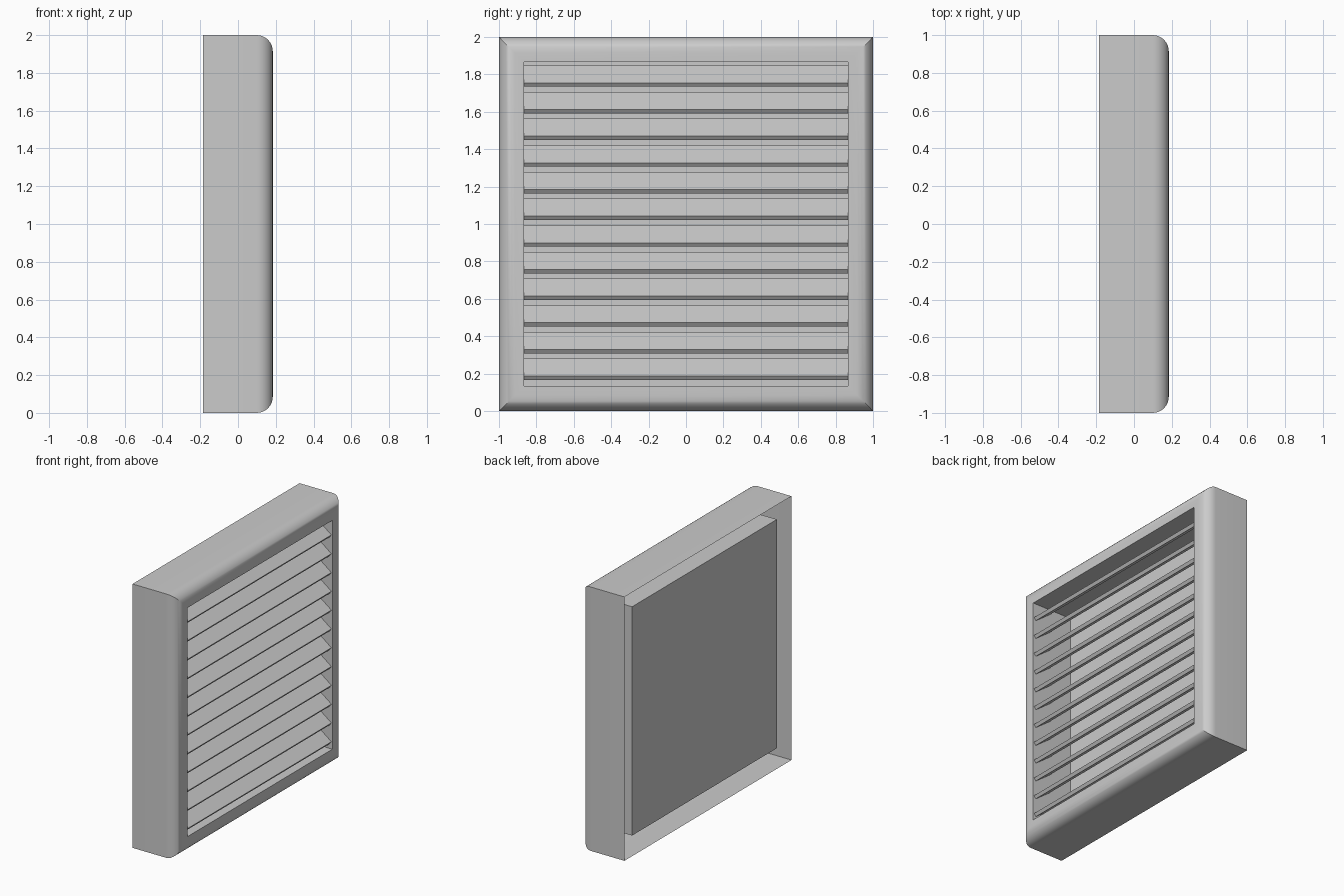
import bpy, bmesh, math

if "Cube" in bpy.data.objects:
    bpy.data.objects.remove(bpy.data.objects["Cube"])

HALF, INNER, DEPTH, CZ = 1.0, 0.867, 0.184, 1.0
PANEL_X = -0.155


def finish(bm, name, smooth=False):
    me = bpy.data.meshes.new(name)
    bm.to_mesh(me)
    bm.free()
    ob = bpy.data.objects.new(name, me)
    bpy.context.collection.objects.link(ob)
    if smooth:
        bpy.context.view_layer.objects.active = ob
        ob.select_set(True)
        bpy.ops.object.shade_smooth_by_angle(angle=math.radians(35))
        ob.select_set(False)
    return ob


def square_ring(bm, x, h):
    return [bm.verts.new((x, sy * h, CZ + sz * h))
            for sy, sz in ((-1, -1), (1, -1), (1, 1), (-1, 1))]


# Frame shell: outer wall, rounded front edge, flat lip, recess wall and back panel
R = 0.085
profile = [(-DEPTH, HALF)]
for i in range(9):
    a = math.pi / 2 * i / 8
    profile.append((DEPTH - R + R * math.sin(a), HALF - R + R * math.cos(a)))
profile += [(DEPTH, INNER), (PANEL_X, INNER)]

bm = bmesh.new()
rings = [square_ring(bm, x, h) for x, h in profile]
for a, b in zip(rings, rings[1:]):
    for i in range(4):
        j = (i + 1) % 4
        bm.faces.new((a[i], a[j], b[j], b[i]))
bm.faces.new(rings[-1])
finish(bm, "vent_frame", True)

# Louvre slats: thin boards sloping down towards the opening
TILT, LENGTH, THICK = math.radians(37), 0.155, 0.026
PITCH, TOP_Z, FRONT_X = 0.1425, 1.848, 0.176
c, s = math.cos(TILT), math.sin(TILT)
section = [(0, 0), (-LENGTH * c, LENGTH * s),
           (-LENGTH * c - THICK * s, LENGTH * s - THICK * c), (-THICK * s, -THICK * c)]
bm = bmesh.new()
for k in range(12):
    z0 = TOP_Z - LENGTH * s - k * PITCH
    ends = [[bm.verts.new((FRONT_X + x, y, z0 + z)) for x, z in section]
            for y in (-INNER, INNER)]
    for i in range(4):
        j = (i + 1) % 4
        bm.faces.new((ends[0][i], ends[0][j], ends[1][j], ends[1][i]))
    bm.faces.new(ends[0])
    bm.faces.new(ends[1][::-1])
bmesh.ops.recalc_face_normals(bm, faces=bm.faces)
finish(bm, "louvre_slats")
